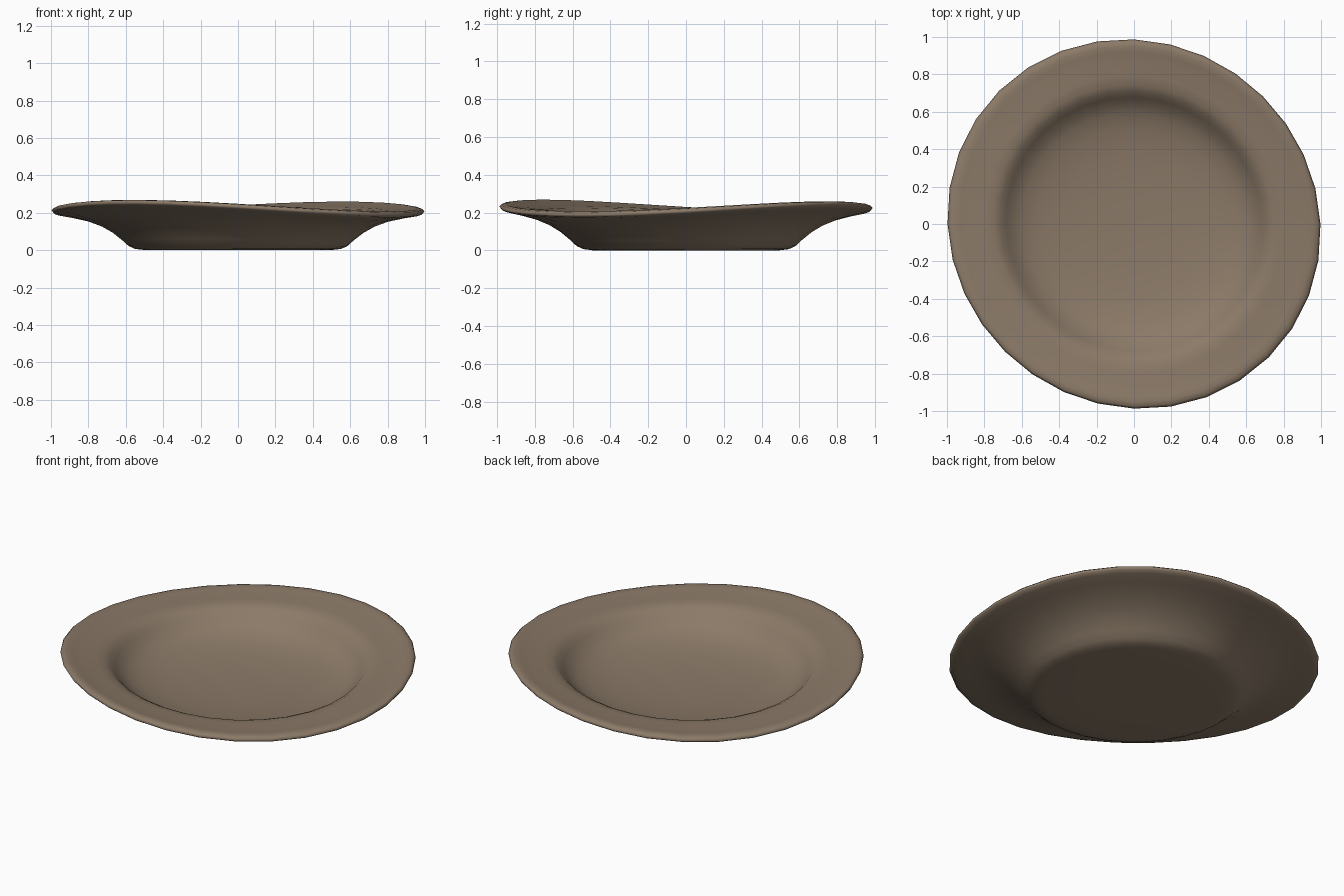
import bpy, bmesh, math

cube = bpy.data.objects.get("Cube")
if cube:
    bpy.data.objects.remove(cube, do_unlink=True)

SIDES = 32

# Clay material
clay = bpy.data.materials.new("brown_clay")
clay.use_nodes = True
colour = (0.26, 0.195, 0.138, 1)
clay.diffuse_color = colour
bsdf = clay.node_tree.nodes["Principled BSDF"]
bsdf.inputs["Base Color"].default_value = colour
bsdf.inputs["Roughness"].default_value = 0.8

# Half section (radius, height): underside, rim, then inside of the bowl
profile = [
    (0, 0.005), (0.3, 0.005), (0.5, 0.006), (0.55, 0.012), (0.585, 0.028),
    (0.62, 0.06), (0.67, 0.1), (0.73, 0.135), (0.81, 0.168), (0.9, 0.192),
    (0.965, 0.206), (0.99, 0.215), (0.997, 0.226), (0.985, 0.237),
    (0.96, 0.241), (0.93, 0.236), (0.88, 0.228), (0.8, 0.223),
    (0.75, 0.216), (0.715, 0.198), (0.685, 0.168), (0.65, 0.135),
    (0.6, 0.105), (0.52, 0.08), (0.4, 0.06), (0.22, 0.048), (0, 0.044),
]

# Spin the section into a plate
bm = bmesh.new()
verts = [bm.verts.new((r, 0, z)) for r, z in profile]
edges = [bm.edges.new(pair) for pair in zip(verts, verts[1:])]
bmesh.ops.spin(bm, geom=verts + edges, cent=(0, 0, 0), axis=(0, 0, 1),
               angle=math.tau, steps=SIDES, use_duplicate=False)
bmesh.ops.remove_doubles(bm, verts=bm.verts, dist=0.0005)

# Warp the rim into a gentle saddle
for v in bm.verts:
    r = math.hypot(v.co.x, v.co.y)
    a = math.atan2(v.co.y, v.co.x)
    weight = max(0, (r - 0.5) / 0.5) ** 1.4
    v.co.z += weight * (0.032 * math.sin(2 * a - 0.3) - 0.005 * math.sin(a + 0.6))
    stretch = 1 - 0.022 * r * math.sin(2 * a)
    v.co.x *= stretch
    v.co.y *= stretch * 0.99
bmesh.ops.recalc_face_normals(bm, faces=bm.faces)

# Rest the foot on the ground
low = min(v.co.z for v in bm.verts)
for v in bm.verts:
    v.co.z -= low

mesh = bpy.data.meshes.new("plate")
bm.to_mesh(mesh)
bm.free()
mesh.materials.append(clay)
plate = bpy.data.objects.new("plate", mesh)
bpy.context.collection.objects.link(plate)
for poly in mesh.polygons:
    poly.use_smooth = True
